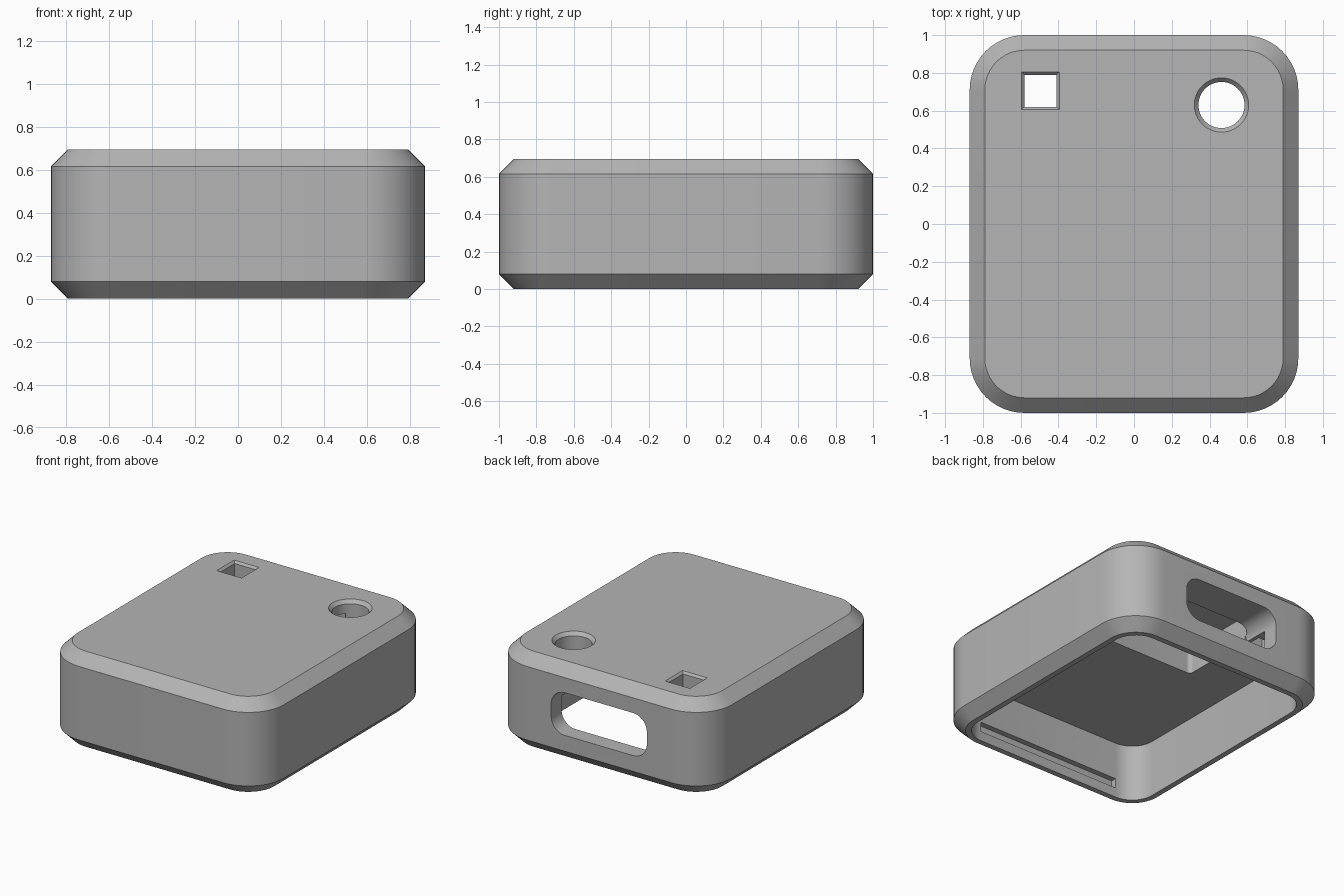
import bpy
from math import sin, cos, pi, radians

if "Cube" in bpy.data.objects:
    bpy.data.objects.remove(bpy.data.objects["Cube"], do_unlink=True)

grey = bpy.data.materials.new("plain grey")
grey.use_nodes = True
grey.diffuse_color = (0.46, 0.46, 0.46, 1)
grey.node_tree.nodes["Principled BSDF"].inputs["Base Color"].default_value = grey.diffuse_color


def ring(z, hx, hy, r, steps=12):
    """Rounded rectangle outline at height z."""
    if r == 0:
        return [(hx, hy, z), (-hx, hy, z), (-hx, -hy, z), (hx, -hy, z)]
    points = []
    for k, (sx, sy) in enumerate([(1, 1), (-1, 1), (-1, -1), (1, -1)]):
        for i in range(steps + 1):
            a = (k + i / steps) * pi / 2
            points.append((sx * (hx - r) + r * cos(a), sy * (hy - r) + r * sin(a), z))
    return points


def loft(name, layers, location=(0, 0, 0), tilt=0):
    """Closed solid through a stack of rounded rectangles."""
    rings = [ring(*layer) for layer in layers]
    n = len(rings[0])
    faces = [list(range(n))[::-1], [(len(rings) - 1) * n + i for i in range(n)]]
    for k in range(len(rings) - 1):
        for i in range(n):
            j = (i + 1) % n
            faces.append((k * n + i, k * n + j, (k + 1) * n + j, (k + 1) * n + i))
    mesh = bpy.data.meshes.new(name)
    mesh.from_pydata([p for r in rings for p in r], [], faces)
    mesh.materials.append(grey)
    obj = bpy.data.objects.new(name, mesh)
    obj.location = location
    obj.rotation_euler.x = radians(tilt)
    bpy.context.collection.objects.link(obj)
    return obj


# Outer shell with chamfered top and bottom rims
case = loft("case_shell", [(0, 0.79, 0.92, 0.21), (0.08, 0.87, 1, 0.29),
                           (0.615, 0.87, 1, 0.29), (0.695, 0.79, 0.92, 0.21)])

cutters = [
    # Main cavity, open underneath
    loft("cavity_cutter", [(-0.1, 0.75, 0.88, 0.17), (0.41, 0.75, 0.88, 0.17)]),
    # Deeper pocket in the ceiling behind the port
    loft("pocket_cutter", [(0.3, 0.37, 0.3, 0.03), (0.6, 0.37, 0.3, 0.03)], (0, 0.435, 0)),
    # Port slot through the back wall
    loft("port_cutter", [(-1.1, 0.385, 0.155, 0.11), (-0.7, 0.385, 0.155, 0.11)], (0, 0, 0.35), 90),
    # Countersunk square and round holes in the top
    loft("square_hole_cutter", [(0.3, 0.085, 0.085, 0), (0.68, 0.085, 0.085, 0),
                                (0.71, 0.115, 0.115, 0)], (-0.495, 0.705, 0)),
    loft("round_hole_cutter", [(0.3, 0.122, 0.122, 0.1219), (0.67, 0.122, 0.122, 0.1219),
                               (0.71, 0.157, 0.157, 0.1569)], (0.463, 0.63, 0)),
]
# Lid snap grooves inside the front and back walls
for side in (-1, 1):
    cutters.append(loft("groove_cutter", [(0.07, 0.58, 0.06, 0), (0.14, 0.58, 0.06, 0)],
                        (0, side * 0.86, 0)))

bpy.ops.object.select_all(action='DESELECT')
case.select_set(True)
bpy.context.view_layer.objects.active = case
for cutter in cutters:
    cutter.hide_render = True
    mod = case.modifiers.new("cut", 'BOOLEAN')
    mod.operation = 'DIFFERENCE'
    mod.solver = 'EXACT'
    mod.object = cutter
    bpy.ops.object.modifier_apply(modifier=mod.name)
    bpy.data.objects.remove(cutter, do_unlink=True)

bpy.ops.object.shade_smooth_by_angle(angle=radians(25))
